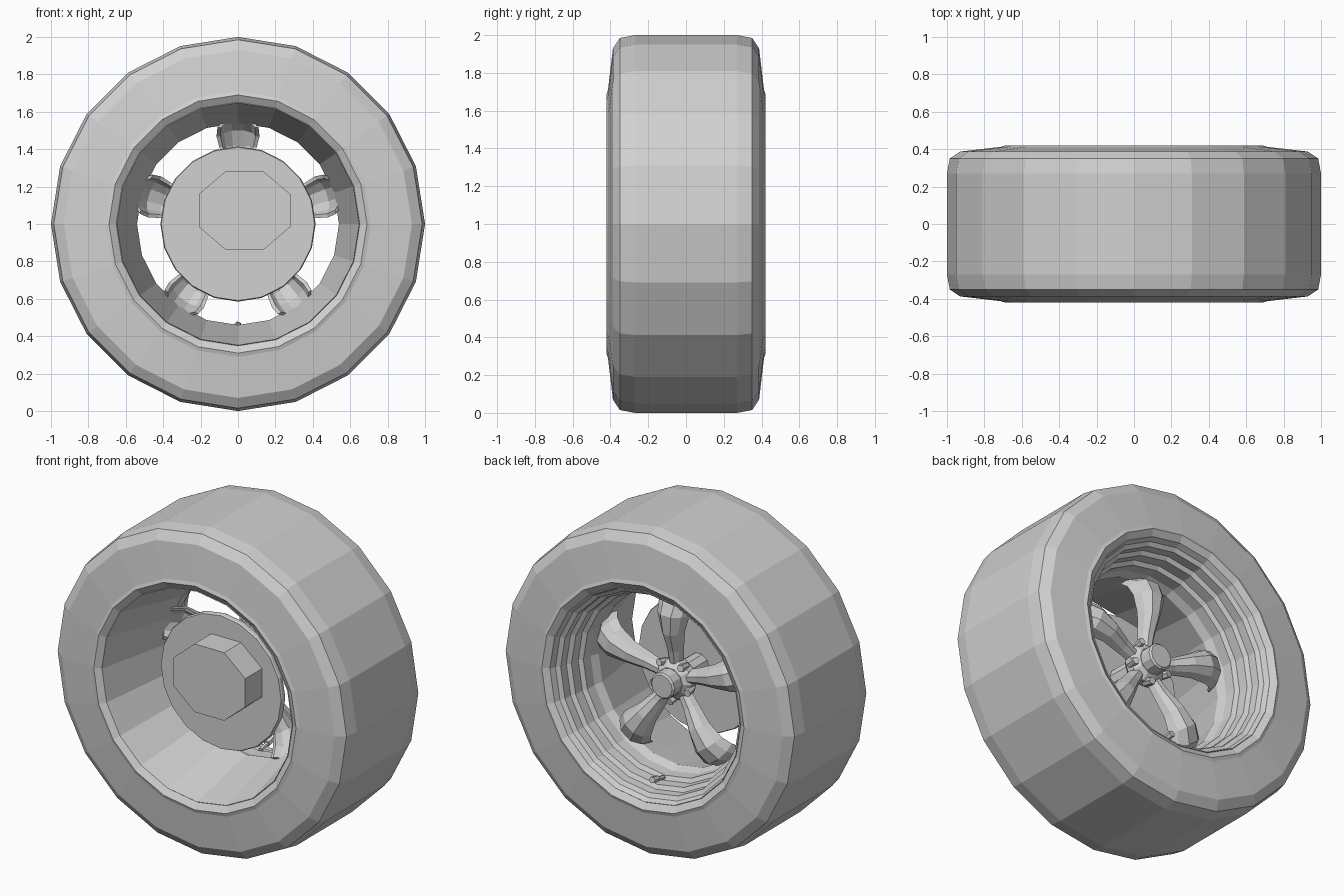
import bpy, bmesh, math
from mathutils import Vector

cube = bpy.data.objects.get("Cube")
if cube:
    bpy.data.objects.remove(cube)

grey = bpy.data.materials.new("plain_grey")
grey.use_nodes = True
colour = (0.64, 0.64, 0.64, 1)
grey.diffuse_color = colour
grey.node_tree.nodes["Principled BSDF"].inputs["Base Color"].default_value = colour


def finish(name, bm):
    bmesh.ops.recalc_face_normals(bm, faces=bm.faces)
    mesh = bpy.data.meshes.new(name)
    bm.to_mesh(mesh)
    bm.free()
    mesh.materials.append(grey)
    obj = bpy.data.objects.new(name, mesh)
    bpy.context.collection.objects.link(obj)
    return obj


def polar(r, y, a):
    return Vector((r * math.cos(a), y, 1 + r * math.sin(a)))


def loft(name, rings, loop=False):
    """Skin a list of closed rings; cap the ends unless looped."""
    bm = bmesh.new()
    rows = [[bm.verts.new(p) for p in ring] for ring in rings]
    pairs = list(zip(rows, rows[1:])) + ([(rows[-1], rows[0])] if loop else [])
    for a, b in pairs:
        for i in range(len(a)):
            j = (i + 1) % len(a)
            bm.faces.new((a[i], a[j], b[j], b[i]))
    if not loop:
        bm.faces.new(rows[0])
        bm.faces.new(rows[-1])
    return finish(name, bm)


def revolve(name, profile, sides=20, loop=False):
    """Spin (radius, y) points around the axle line."""
    step = math.tau / sides
    return loft(name, [[polar(r, y, i * step) for i in range(sides)]
                       for r, y in profile], loop)


def peg(name, start, end, radius, sides=6):
    """Straight prism between two points."""
    axis = (end - start).normalized()
    u = axis.orthogonal().normalized()
    v = axis.cross(u)
    ring = [radius * (u * math.cos(math.tau * i / sides) + v * math.sin(math.tau * i / sides))
            for i in range(sides)]
    return loft(name, [[start + p for p in ring], [end + p for p in ring]])


# Tyre, symmetric front to back
half = [(0.65, 0.395), (0.69, 0.42), (0.71, 0.413), (0.93, 0.387), (0.985, 0.35), (1.0, 0.27)]
revolve("tyre", half + [(r, -y) for r, y in reversed(half)], loop=True)

# Rim: smooth cone at the front, stepped barrel at the back
revolve("rim", [(0.66, -0.385), (0.648, -0.40), (0.54, 0.08), (0.56, 0.13), (0.56, 0.20),
                (0.585, 0.215), (0.585, 0.28), (0.61, 0.295), (0.61, 0.35),
                (0.635, 0.365), (0.648, 0.40), (0.66, 0.385)], loop=True)

# Brake disc with an off-centre octagonal block on the front
revolve("brake_disc", [(0.41, -0.165), (0.415, -0.155), (0.415, -0.135), (0.41, -0.125)])
block = []
for y in (-0.33, -0.14):
    block.append([Vector((0.035 + 0.265 * math.cos(a), y, 1.072 + 0.227 * math.sin(a)))
                  for a in (math.tau * (i + 0.5) / 8 for i in range(8))])
loft("brake_block", block)

# Hub and axle stub
revolve("axle", [(0.07, -0.13), (0.07, 0.06)], 10)
revolve("hub", [(0.10, 0.04), (0.125, 0.07), (0.125, 0.12), (0.085, 0.155)], 10)
revolve("axle_stub", [(0.075, 0.14), (0.08, 0.15), (0.08, 0.225), (0.07, 0.235)], 12)

# Five curved spokes, each an arched channel open to the front
path = [(0.08, 0.13, 0.04, 0.05), (0.18, 0.15, 0.05, 0.06), (0.30, 0.19, 0.07, 0.08),
        (0.42, 0.20, 0.10, 0.09), (0.51, 0.16, 0.115, 0.09), (0.56, 0.07, 0.11, 0.07)]
arch = [(-1, 1), (-0.8, 0.4), (-0.35, 0), (0.35, 0), (0.8, 0.4), (1, 1)]
section = arch + [(0.82 * u, 0.75 * d + 0.25) for u, d in reversed(arch)]

for k in range(5):
    angle = math.pi / 2 + k * math.tau / 5
    out = Vector((math.cos(angle), 0, math.sin(angle)))
    side = Vector((-math.sin(angle), 0, math.cos(angle)))
    rings = []
    for i, (r, y, width, depth) in enumerate(path):
        before, after = path[max(i - 1, 0)], path[min(i + 1, len(path) - 1)]
        dr, dy = after[0] - before[0], after[1] - before[1]
        inward = (out * dy + Vector((0, -dr, 0))).normalized()
        inward = (inward + Vector((0, -0.6, 0))).normalized()
        centre = polar(r, y, angle)
        rings.append([centre + side * (u * width) + inward * (d * depth) for u, d in section])
    loft(f"spoke_{k + 1}", rings)

    # Lug nut between neighbouring spokes
    gap = angle + math.pi / 5
    peg(f"lug_nut_{k + 1}", polar(0.11, 0.09, gap), polar(0.125, 0.16, gap), 0.022)

# Valve stem at the bottom of the barrel
down = -math.pi / 2
peg("valve_stem", polar(0.565, 0.22, down), polar(0.545, 0.31, down), 0.014)
peg("valve_cap", polar(0.55, 0.28, down), polar(0.54, 0.33, down), 0.02)
